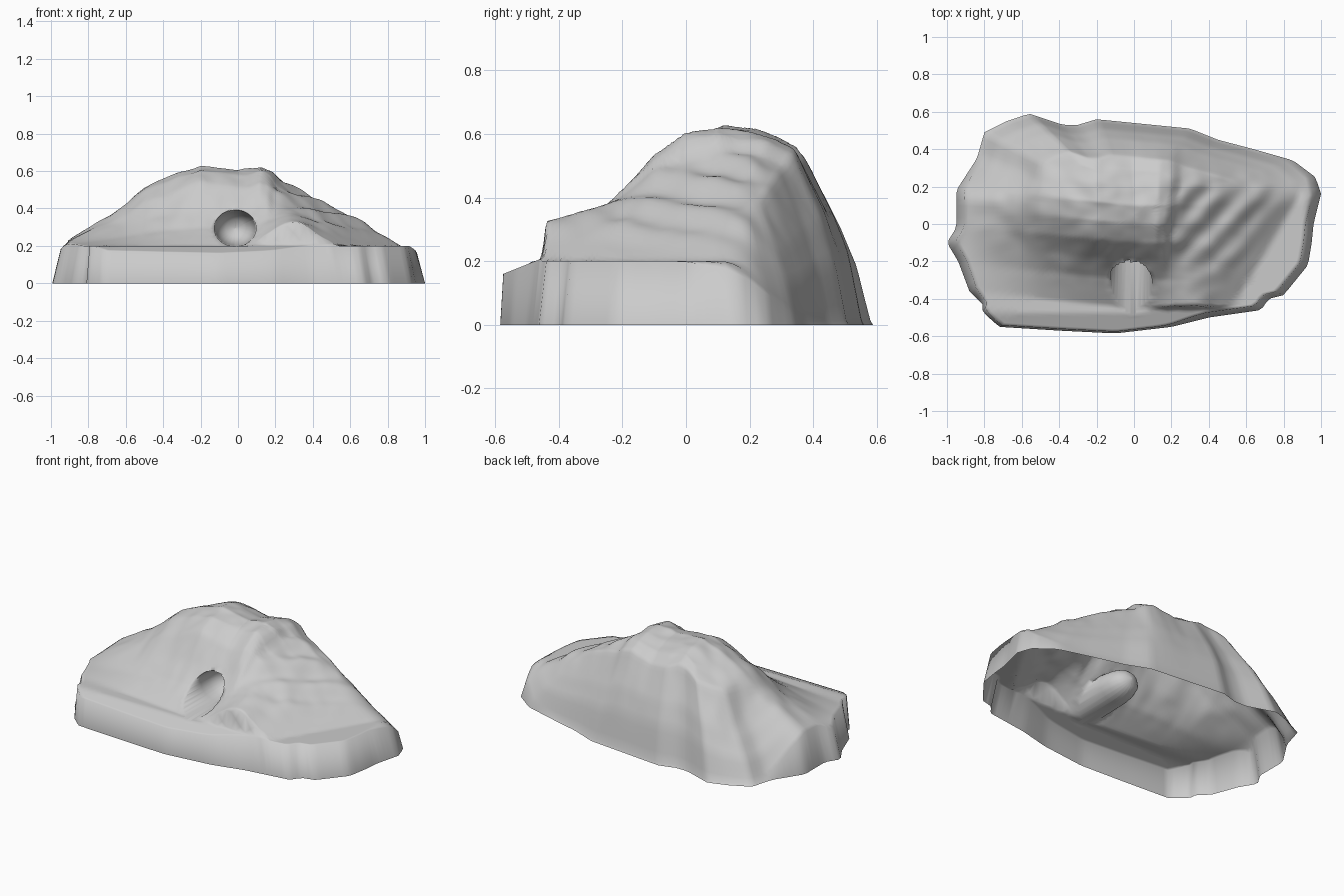
import bpy
import bmesh
import math
from mathutils import Vector, noise

SPOKES, RINGS = 160, 46
CENTRE = Vector((0, 0.05))

# Plan outline, counter-clockwise from the left end
OUTLINE = [(1, .16), (.97, .25), (.85, .34), (.64, .4), (.45, .45), (.3, .51), (.1, .53),
           (-.2, .56), (-.3, .53), (-.38, .53), (-.56, .59), (-.68, .55),
           (-.8, .49), (-.84, .35), (-.95, .18), (-.95, -.02), (-1, -.1), (-.94, -.2),
           (-.88, -.36), (-.81, -.43), (-.81, -.47), (-.72, -.55), (-.4, -.57),
           (-.1, -.585), (.2, -.55), (.4, -.5), (.68, -.46), (.72, -.4), (.8, -.38),
           (.93, -.22), (.95, -.1), (.96, 0)]
# Crest height along x
CREST = [(-1, .15), (-.95, .18), (-.9, .24), (-.8, .3), (-.6, .42), (-.5, .51), (-.3, .6),
         (-.2, .635), (0, .605), (.13, .63), (.2, .6), (.25, .545), (.4, .47), (.6, .38),
         (.7, .33), (.85, .24), (.93, .19), (1, .14)]
# Share of the crest height along y
SLOPE = [(-.45, 0), (-.3, .22), (-.2, .47), (-.1, .77), (0, .93), (.1, 1), (.2, .95), (.36, .82)]
# Fall-off towards the back edge
BACK = [(.5, 1), (.64, .97), (.82, .65), (.92, .4), (1, .03)]
# Lip height along y at the front edge
LIP = [(-.6, .15), (-.45, .21), (-.4, .8)]


def interp(table, v):
    if v <= table[0][0]:
        return table[0][1]
    for (a, fa), (b, fb) in zip(table, table[1:]):
        if v <= b:
            return fa + (fb - fa) * (v - a) / (b - a)
    return table[-1][1]


def smooth(a, b, v):
    v = min(max((v - a) / (b - a), 0), 1)
    return v * v * (3 - 2 * v)


def resample(points, count):
    pts = [Vector(p) for p in points]
    pts.append(pts[0])
    dist = [0]
    for a, b in zip(pts, pts[1:]):
        dist.append(dist[-1] + (b - a).length)
    xs = [(d, p.x) for d, p in zip(dist, pts)]
    ys = [(d, p.y) for d, p in zip(dist, pts)]
    steps = [dist[-1] * i / count for i in range(count)]
    return [Vector((interp(xs, s), interp(ys, s))) for s in steps]


def back_weight(edge):
    return smooth(.12, .4, edge.y)


def height(p, t, edge):
    # The left shoulder falls diagonally towards the front, the rest straight
    left = smooth(.05, .45, p.x)
    shifted = p.x + .6 * left * max(.2 - p.y, 0)
    crest = max(interp(CREST, shifted), min(interp(CREST, p.x), .2))
    share = interp(SLOPE, p.y + .1 * min(p.x, 0))
    share += (1 - share) * left * (.9 - .4 * smooth(.1, .3, p.y))
    z = min(crest, .2 + (crest - .2) * share)
    # Back face drops all the way to the ground
    z *= 1 + (interp(BACK, t) - 1) * back_weight(edge)
    # Diagonal gullies on the left shoulder, and general roughness
    rise = smooth(.2, .35, z)
    gate = smooth(.1, .3, p.x) * smooth(-.35, -.1, p.y) * (1 - smooth(.1, .3, p.y))
    z -= .011 * gate * rise * math.cos((p.x - .9 * p.y - .22) * 33)
    rough = noise.noise(Vector((p.x * 5, p.y * 5, 1))) + .5 * noise.noise(Vector((p.x * 12, p.y * 12, 4)))
    z += .016 * rough * rise
    return max(min(z, interp(LIP, p.y)), .01)


def build_mound(bm):
    outline = resample(OUTLINE, SPOKES)
    rings = []
    for r in range(1, RINGS + 1):
        t = r / RINGS
        ring = []
        for edge in outline:
            # The rim leans inward from the ground outline, most at the ends
            front = smooth(.3, .52, -edge.y) * (1 - smooth(.1, .4, edge.x))
            upright = max(front, back_weight(edge))
            p = CENTRE + (edge - CENTRE) * t * (.955 + .03 * upright)
            ring.append(bm.verts.new((p.x, p.y, height(p, t, edge))))
        rings.append(ring)
    # Steep skirt down to the ground
    rings.append([bm.verts.new((e.x, e.y, 0)) for e in outline])
    top = bm.verts.new((*CENTRE, height(CENTRE, 0, CENTRE)))
    for i in range(SPOKES):
        j = (i + 1) % SPOKES
        bm.faces.new((top, rings[0][i], rings[0][j]))
        for a, b in zip(rings, rings[1:]):
            bm.faces.new((a[i], b[i], b[j], a[j]))
    return top


def cut_cave(bm):
    mid, rx, rz = Vector((-.015, 0, .295)), .112, .098

    def reach(co):
        return math.hypot((co.x - mid.x) / rx, (co.z - mid.z) / rz)

    inside = [f for f in bm.faces
              if f.calc_center_median().y < -.1 and reach(f.calc_center_median()) < 1]
    bmesh.ops.delete(bm, geom=inside, context='FACES')
    rim = [e for e in bm.edges if e.is_boundary and all(v.co.z > .08 and v.co.y < -.1
           and abs(v.co.x) < .2 for v in e.verts)]
    for v in {v for e in rim for v in e.verts}:
        k = reach(v.co)
        v.co.x = mid.x + (v.co.x - mid.x) / k
        v.co.z = mid.z + (v.co.z - mid.z) / k
    # Rounded blind pocket running back from the opening
    scale = 1
    for size, y in ((.96, -.19), (.88, -.13), (.72, -.08), (.45, -.05), (.05, -.035)):
        out = bmesh.ops.extrude_edge_only(bm, edges=rim)['geom']
        rim = [g for g in out if isinstance(g, bmesh.types.BMEdge)]
        for v in [g for g in out if isinstance(g, bmesh.types.BMVert)]:
            v.co.x = mid.x + (v.co.x - mid.x) * size / scale
            v.co.z = mid.z + (v.co.z - mid.z) * size / scale
            v.co.y = y
        scale = size
    bmesh.ops.holes_fill(bm, edges=rim, sides=0)


cube = bpy.data.objects.get("Cube")
if cube:
    bpy.data.objects.remove(cube, do_unlink=True)

stone = bpy.data.materials.new("pale_grey_stone")
stone.use_nodes = True
grey = (.6, .6, .6, 1)
stone.diffuse_color = grey
stone.node_tree.nodes["Principled BSDF"].inputs["Base Color"].default_value = grey

bm = bmesh.new()
top = build_mound(bm)
cut_cave(bm)
bmesh.ops.recalc_face_normals(bm, faces=bm.faces)
if top.link_faces[0].normal.z < 0:
    bmesh.ops.reverse_faces(bm, faces=bm.faces)
mesh = bpy.data.meshes.new("rock_mound")
bm.to_mesh(mesh)
bm.free()
mesh.materials.append(stone)
rock = bpy.data.objects.new("rock_mound", mesh)
bpy.context.collection.objects.link(rock)
bpy.ops.object.select_all(action='DESELECT')
rock.select_set(True)
bpy.context.view_layer.objects.active = rock
bpy.ops.object.shade_smooth_by_angle(angle=math.radians(100))
